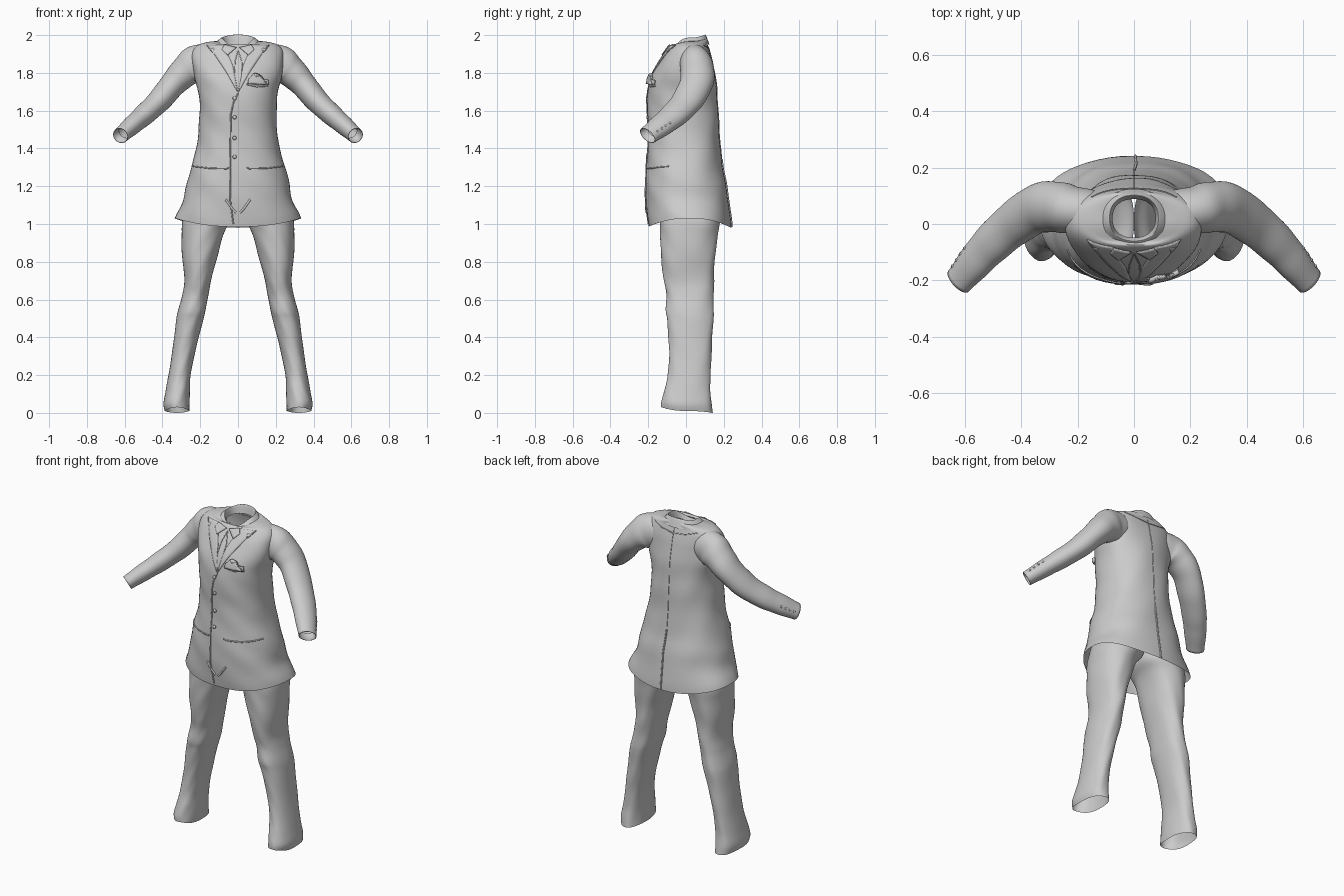
import bpy, bmesh, math
from mathutils import Vector
from mathutils.bvhtree import BVHTree

if "Cube" in bpy.data.objects:
    bpy.data.objects.remove(bpy.data.objects["Cube"])

N = 56


def finish(name, bm, recalc=True):
    if recalc:
        bmesh.ops.recalc_face_normals(bm, faces=bm.faces)
    me = bpy.data.meshes.new(name)
    bm.to_mesh(me)
    for p in me.polygons:
        p.use_smooth = True
    ob = bpy.data.objects.new(name, me)
    bpy.context.collection.objects.link(ob)
    return ob, BVHTree.FromBMesh(bm)


def smooth_keys(keys, sub):
    # Catmull-Rom interpolation of whole key tuples
    out = []
    for i in range(len(keys) - 1):
        p = [keys[max(0, min(len(keys) - 1, i + k))] for k in (-1, 0, 1, 2)]
        for s in range(sub):
            t = s / sub
            out.append([0.5 * (2 * b + (c - a) * t + (2 * a - 5 * b + 4 * c - d) * t * t
                               + (3 * b - a - 3 * c + d) * t ** 3) for a, b, c, d in zip(*p)])
    return out + [list(keys[-1])]


def loft(name, rings):
    bm = bmesh.new()
    rows = [[bm.verts.new(p) for p in r] for r in rings]
    for a, b in zip(rows, rows[1:]):
        for j in range(N):
            k = (j + 1) % N
            bm.faces.new((a[j], a[k], b[k], b[j]))
    return finish(name, bm)


def level_ring(key, e=2.3, amp=0.0):
    # superellipse ring: z, left x, right x, front y, back y, front lift, back lift
    z, x0, x1, yf, yb, fl, bl = key
    pts = []
    for j in range(N):
        a = 2 * math.pi * j / N
        c, s = math.cos(a), math.sin(a)
        w = 1 + amp * math.sin(4 * c + 26 * z) * math.sin(3 * a + 9 * z)
        x = (x0 + x1) / 2 + (x1 - x0) / 2 * w * math.copysign(abs(c) ** (2 / e), c)
        y = (yf + yb) / 2 + (yb - yf) / 2 * w * math.copysign(abs(s) ** (2 / e), s)
        pts.append((x, y, z + (bl if s > 0 else fl) * s * s))
    return pts


def body_loft(name, keys, sub=5, amp=0.0):
    full = [(k[0], -k[1], k[1]) + tuple(k[2:]) + (0,) * (6 - len(k)) for k in keys]
    return loft(name, [level_ring(k, 2.3, amp) for k in smooth_keys(full, sub)])


# Jacket body, hem to neckline
jacket, jacket_bvh = body_loft("jacket_body", [
    (1.03, .335, -.20, .238, -.045, -.05), (1.06, .322, -.206, .235, -.025, -.03),
    (1.13, .288, -.212, .225), (1.22, .268, -.213, .21), (1.30, .25, -.21, .195),
    (1.40, .222, -.205, .18), (1.50, .208, -.20, .176), (1.60, .202, -.205, .17),
    (1.70, .212, -.203, .163), (1.78, .232, -.185, .153), (1.86, .243, -.142, .14),
    (1.915, .237, -.105, .125), (1.95, .205, -.078, .115),
    (1.965, .15, -.07, .115, -.02, .005), (1.968, .10, -.066, .11, -.03, .015)], 5, .016)

# Collar band folded over the neckline
body_loft("collar", [
    (1.945, .076, -.048, .088, -.03, .005), (1.982, .084, -.058, .098, -.045, .014),
    (1.984, .092, -.066, .106, -.05, .014), (1.96, .118, -.085, .124, -.04, -.01)], 5)


def sleeve_rings(s):
    keys = smooth_keys([
        (.15, .04, 1.855, .095, .08), (.22, .05, 1.842, .105, .085), (.275, .06, 1.81, .085, .09),
        (.34, .055, 1.745, .07, .088), (.42, .005, 1.65, .062, .082), (.50, -.065, 1.575, .056, .074),
        (.56, -.13, 1.523, .05, .066), (.622, -.203, 1.468, .042, .054)], 6)
    pos = [Vector(k[:3]) for k in keys]
    rings = []
    for i, k in enumerate(keys):
        t = (pos[min(i + 1, len(pos) - 1)] - pos[max(i - 1, 0)]).normalized()
        b = Vector((0, 1, 0))
        b = (b - t * b.dot(t)).normalized()
        n = t.cross(b)
        w = 1 + .012 * math.sin(i * .9)
        rings.append([pos[i] + n * k[3] * w * math.cos(a) + b * k[4] * w * math.sin(a)
                      for a in (2 * math.pi * j / N for j in range(N))])
    # turned-in cuff
    t = (pos[-1] - pos[-2]).normalized()
    rings.append([pos[-1] + (p - pos[-1]) * .93 for p in rings[-1]])
    rings.append([p - t * .05 for p in rings[-1]])
    return [[(s * p[0], p[1], p[2]) for p in r] for r in rings]


def leg_rings(s):
    keys = smooth_keys([
        (.01, .258, .388, -.13, .142, .02, -.01), (.05, .257, .395, -.128, .138, .01, 0),
        (.12, .255, .382, -.114, .128, 0, 0), (.20, .25, .368, -.097, .13, 0, 0),
        (.33, .225, .348, -.09, .135, 0, 0), (.48, .188, .328, -.098, .145, 0, 0),
        (.54, .172, .317, -.107, .147, 0, 0), (.62, .157, .297, -.104, .145, 0, 0),
        (.70, .143, .284, -.118, .148, 0, 0), (.82, .112, .295, -.13, .154, 0, 0),
        (.93, .08, .298, -.136, .168, 0, 0), (1.0, .05, .298, -.14, .176, 0, 0),
        (1.06, .005, .285, -.145, .18, 0, 0), (1.14, 0, .25, -.15, .175, 0, 0)], 5)
    return [[(s * p[0], p[1], p[2]) for p in level_ring(k, 2.25, .02)] for k in keys]


def hit(x, z, back=False, off=.003):
    # project a front or back view point on to the jacket
    d = -1 if back else 1
    p, n, _, _ = jacket_bvh.ray_cast(Vector((x, -d, z)), Vector((0, d, 0)))
    if p is None or p.y * d > .02:
        p, n, _, _ = jacket_bvh.find_nearest(Vector((x, -.06 * d, z)))
    if n.y * d > 0:
        n = -n
    return p + n * off


def seam(name, pts, back=False, r=.0025, closed=False):
    # thin sewn line lying on the jacket
    if closed:
        pts = pts + pts[:1]
    path = []
    for (x0, z0), (x1, z1) in zip(pts, pts[1:]):
        m = max(2, int(math.hypot(x1 - x0, z1 - z0) / .015))
        path += [hit(x0 + (x1 - x0) * i / m, z0 + (z1 - z0) * i / m, back, .001) for i in range(m)]
    path.append(hit(*pts[-1], back, .001))
    cu = bpy.data.curves.new(name, 'CURVE')
    cu.dimensions = '3D'
    cu.bevel_depth, cu.bevel_resolution = r, 1
    sp = cu.splines.new('POLY')
    sp.points.add(len(path) - 1)
    for q, p in zip(sp.points, path):
        q.co = (*p, 1)
    bpy.context.collection.objects.link(bpy.data.objects.new(name, cu))


def patch(name, outline, off=.004, thick=.005):
    # flat cloth piece draped on the jacket front
    bm = bmesh.new()
    bm.faces.new([bm.verts.new((x, 0, z)) for x, z in outline])
    bmesh.ops.triangulate(bm, faces=bm.faces)
    bmesh.ops.subdivide_edges(bm, edges=bm.edges, cuts=4, use_grid_fill=True)
    for v in bm.verts:
        v.co = hit(v.co.x, v.co.z, False, off)
    ob, _ = finish(name, bm)
    m = ob.modifiers.new("thickness", 'SOLIDIFY')
    m.thickness, m.offset = thick, 0


def button(name, p, n, r=.011):
    bm = bmesh.new()
    rot = Vector((0, 0, 1)).rotation_difference(n).to_matrix().to_4x4()
    rot.translation = p
    bmesh.ops.create_cone(bm, cap_ends=True, segments=16, radius1=r, radius2=r * .8,
                          depth=.007, matrix=rot)
    finish(name, bm)


# Paired parts
for s, side in ((1, "left"), (-1, "right")):
    _, sleeve_bvh = loft(side + "_sleeve", sleeve_rings(s))
    loft(side + "_trouser_leg", leg_rings(s))
    for i in range(4):
        p, n, _, _ = sleeve_bvh.find_nearest(Vector((s * (.60 + .018 * i), -.085 - .02 * i, 1.535 - .013 * i)))
        button(side + "_cuff_button", p, n, .007)
    patch(side + "_lapel", [(s * x, z) for x, z in (
        (.075, 1.945), (.165, 1.945), (.15, 1.925), (.125, 1.93), (.13, 1.905), (.06, 1.80), (.004, 1.70), (.028, 1.84))], .002)
    patch(side + "_shirt_collar", [(s * x, z) for x, z in (
        (.008, 1.93), (.07, 1.945), (.085, 1.92), (.055, 1.89))], .007)
    seam(side + "_pocket_flap", [(s * .045, 1.30), (s * .06, 1.293), (s * .15, 1.295), (s * .235, 1.305)], r=.004)

# Front opening, buttons and breast pocket
seam("neck_opening", [(0, 1.92), (.02, 1.86), (.022, 1.79), (0, 1.69), (-.02, 1.79), (-.016, 1.86)], closed=True)
seam("front_edge", [(0, 1.69), (-.025, 1.64), (-.038, 1.58), (-.042, 1.3), (-.04, 1.12), (-.025, 1.0)], r=.004)
for z in (1.665, 1.565, 1.455, 1.355):
    button("front_button", hit(-.018, z), Vector((0, -1, 0)))
patch("pocket_square", [(.05, 1.74), (.15, 1.735), (.15, 1.76), (.125, 1.762), (.112, 1.78),
                        (.09, 1.772), (.078, 1.79), (.055, 1.765)], .014, .016)
seam("breast_pocket", [(.045, 1.74), (.1, 1.728), (.155, 1.732)], r=.005)

# Front gathers near the hem
for s in (-1, 1):
    seam("front_fold", [(s * .01, 1.06), (s * .03, 1.08), (s * .065, 1.13)], r=.006)

# Back seam, vent and collar stitching
seam("back_seam", [(0, 1.94), (0, 1.34)], True)
seam("back_vent", [(0, 1.34), (.008, 1.2), (.004, .985)], True, .005)
seam("back_collar_stitch", [(-.15, 1.945), (-.08, 1.925), (0, 1.915), (.08, 1.925), (.15, 1.945)], True)
